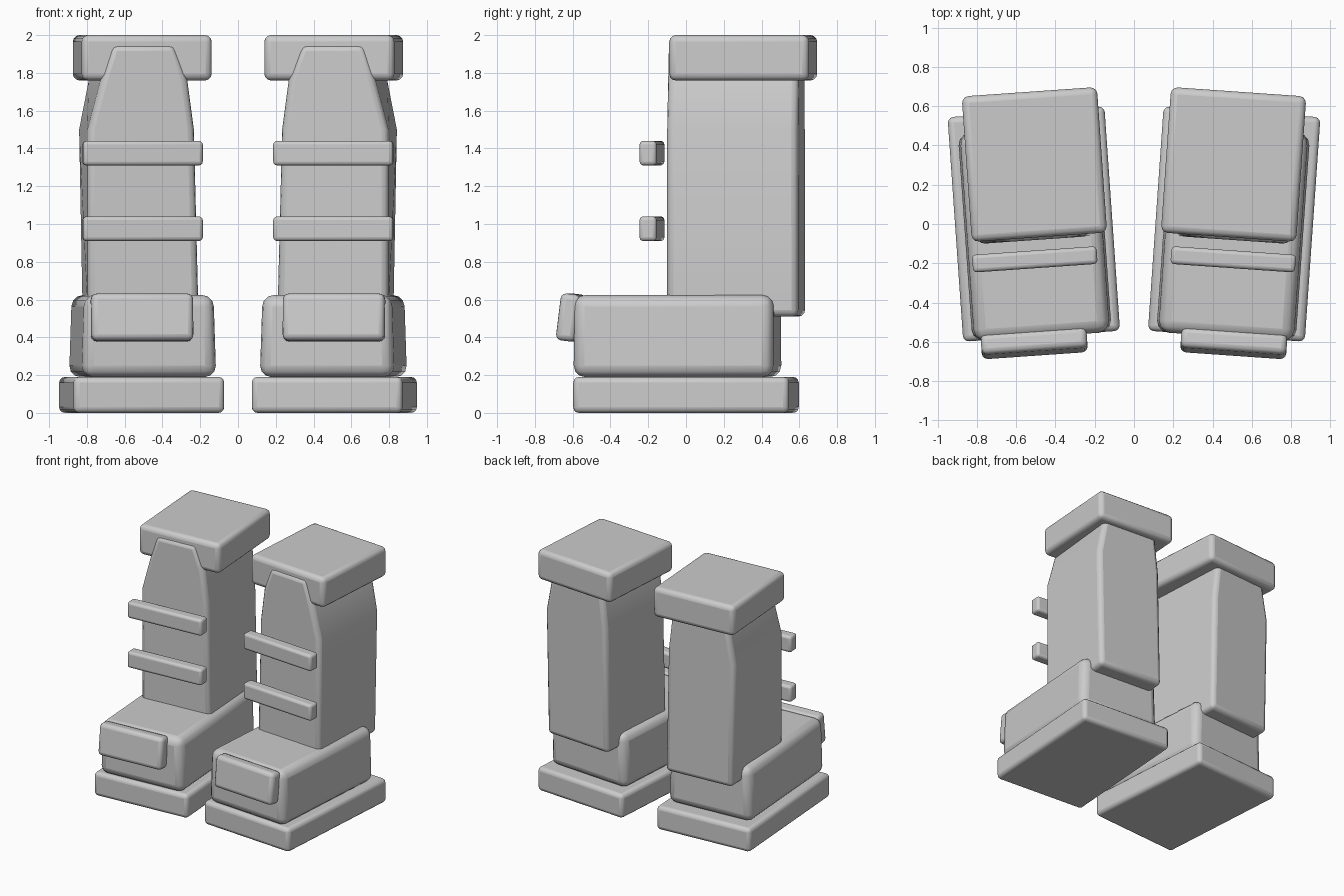
import bpy, bmesh, math
from mathutils import Matrix

cube = bpy.data.objects.get("Cube")
if cube:
    bpy.data.objects.remove(cube)

grey = bpy.data.materials.new("light grey")
grey.use_nodes = True
colour = (0.6, 0.6, 0.6, 1)
grey.diffuse_color = colour
grey.node_tree.nodes["Principled BSDF"].inputs["Base Color"].default_value = colour

TOE_IN = math.radians(-4)


def finish(name, bm, side, centre, bevel, segments=3, tilt=0):
    """Turn, place and, for the other boot, mirror a part; then round its edges."""
    bm.transform(Matrix.Translation(centre) @ Matrix.Rotation(TOE_IN, 4, 'Z')
                 @ Matrix.Rotation(math.radians(tilt), 4, 'X'))
    bm.transform(Matrix.Diagonal((side, 1, 1, 1)))
    bmesh.ops.recalc_face_normals(bm, faces=bm.faces)
    mesh = bpy.data.meshes.new(name)
    bm.to_mesh(mesh)
    bm.free()
    mesh.materials.append(grey)
    obj = bpy.data.objects.new(name, mesh)
    bpy.context.collection.objects.link(obj)
    mod = obj.modifiers.new("rounded edges", 'BEVEL')
    mod.width, mod.segments = bevel, segments
    mod.limit_method, mod.angle_limit = 'ANGLE', math.radians(40)
    bpy.ops.object.select_all(action='DESELECT')
    obj.select_set(True)
    bpy.context.view_layer.objects.active = obj
    bpy.ops.object.shade_smooth_by_angle(angle=math.radians(40))


def block(name, side, centre, size, bevel, tilt=0, top=1.0):
    """Box with an optional narrower top."""
    bm = bmesh.new()
    bmesh.ops.create_cube(bm, size=1, matrix=Matrix.Diagonal((*size, 1)))
    for v in bm.verts:
        if v.co.z > 0:
            v.co.x *= top
    finish(name, bm, side, centre, bevel, tilt=tilt)


def shaft(name, side, centre, depth, sections):
    """Loft of (height, front left, front right, back left, back right)."""
    bm = bmesh.new()
    d = depth / 2
    rings = [[bm.verts.new(p) for p in ((fl, -d, z), (fr, -d, z), (br, d, z), (bl, d, z))]
             for z, fl, fr, bl, br in sections]
    for low, high in zip(rings, rings[1:]):
        for i in range(4):
            j = (i + 1) % 4
            bm.faces.new((low[i], low[j], high[j], high[i]))
    bm.faces.new(rings[0][::-1])
    bm.faces.new(rings[-1])
    finish(name, bm, side, centre, 0.035)


for side, label in ((1, "left"), (-1, "right")):
    block(label + "_sole", side, (0.51, 0, 0.095), (0.80, 1.145, 0.19), 0.03)
    block(label + "_foot", side, (0.505, -0.045, 0.407), (0.715, 1.06, 0.434), 0.06, top=0.96)
    block(label + "_toe_cap", side, (0.508, -0.607, 0.505), (0.54, 0.105, 0.25), 0.03, tilt=-7)
    # Shaft widens slightly at the calf and narrows into the cuff
    shaft(label + "_shaft", side, (0.53, 0.265, 0), 0.695, (
        (0.51, -0.30, 0.29, -0.30, 0.27),
        (1.50, -0.275, 0.29, -0.28, 0.29),
        (1.76, -0.24, 0.22, -0.25, 0.24),
        (1.95, -0.17, 0.16, -0.18, 0.17)))
    for height, place in ((0.975, "lower"), (1.375, "upper")):
        block(f"{label}_{place}_strap", side, (0.505, -0.18, height), (0.635, 0.09, 0.13), 0.02)
    block(label + "_cuff", side, (0.507, 0.303, 1.88), (0.69, 0.742, 0.24), 0.035)
